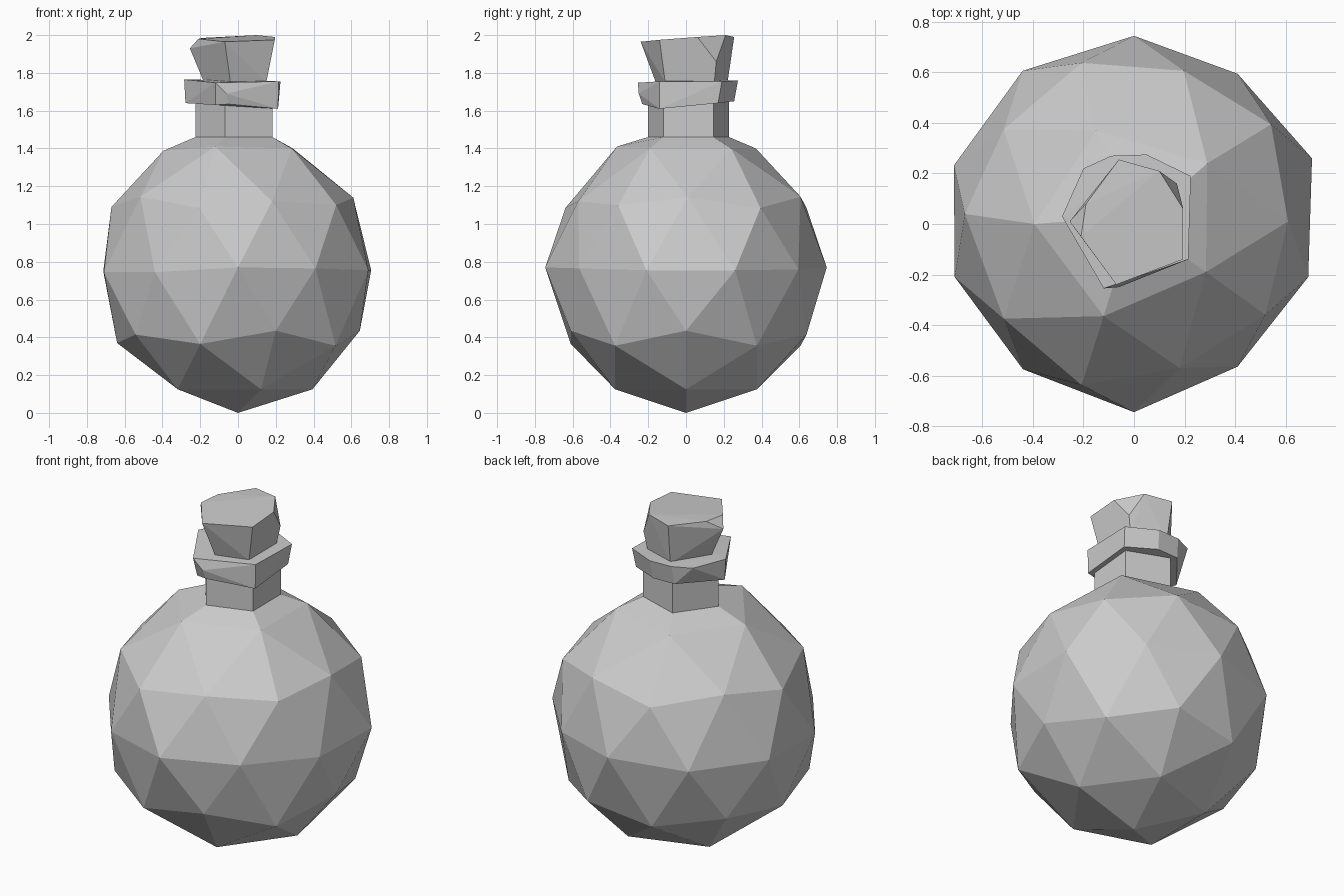
import bpy, bmesh
from math import radians
from mathutils import Matrix, Vector

cube = bpy.data.objects.get("Cube")
if cube:
    bpy.data.objects.remove(cube, do_unlink=True)

# One plain grey for the whole flask
GREY = (0.6, 0.6, 0.6, 1)
grey = bpy.data.materials.new("plain_grey")
grey.use_nodes = True
grey.diffuse_color = GREY
grey.node_tree.nodes["Principled BSDF"].inputs["Base Color"].default_value = GREY


def finish(bm, name):
    bmesh.ops.recalc_face_normals(bm, faces=bm.faces)
    mesh = bpy.data.meshes.new(name)
    bm.to_mesh(mesh)
    bm.free()
    mesh.materials.append(grey)
    obj = bpy.data.objects.new(name, mesh)
    bpy.context.collection.objects.link(obj)
    return obj


def chipped_block(name, points):
    """Faceted solid wrapped around its corner points."""
    bm = bmesh.new()
    for p in points:
        bm.verts.new(p)
    result = bmesh.ops.convex_hull(bm, input=bm.verts)
    loose = [v for v in result["geom_interior"] if isinstance(v, bmesh.types.BMVert)]
    bmesh.ops.delete(bm, geom=loose, context="VERTS")
    bmesh.ops.dissolve_limit(bm, angle_limit=radians(2), verts=bm.verts, edges=bm.edges)
    return finish(bm, name)


def nudge(bm, target):
    """Move the nearest corner onto the target, for a hand-made look."""
    target = Vector(target)
    min(bm.verts, key=lambda v: (v.co - target).length).co = target


# Round bulb with its pole opened and drawn up into a five-sided neck
R = 0.75
bm = bmesh.new()
bmesh.ops.create_icosphere(bm, subdivisions=2, radius=R,
                           matrix=Matrix.Translation((0, 0, R)) @ Matrix.Rotation(radians(180), 4, "Z"))
pole = max(bm.verts, key=lambda v: v.co.z)
bmesh.ops.delete(bm, geom=[pole], context="VERTS")
rim = [e for e in bm.edges if e.is_boundary]
corners = {v for e in rim for v in e.verts}
directions = [Vector((v.co.x, v.co.y, 0)).normalized() for v in corners]
for height in (1.46, 1.66):
    out = bmesh.ops.extrude_edge_only(bm, edges=rim)["geom"]
    rim = [e for e in out if isinstance(e, bmesh.types.BMEdge) and e.is_boundary]
    for v in (g for g in out if isinstance(g, bmesh.types.BMVert)):
        way = max(directions, key=lambda d: d.dot(v.co))
        v.co = way * 0.226 + Vector((0, 0.013, height))
bmesh.ops.holes_fill(bm, edges=rim, sides=8)

# Uneven corners of the bulb: shoulder, upper ring, waist, lower ring
for v in bm.verts:
    if 0.05 < v.co.z < 0.2:
        v.co.z = 0.125
for target in [
    (0.29, 0.24, 1.4), (0.285, -0.19, 1.4), (-0.15, 0.37, 1.4), (-0.12, -0.365, 1.41),
    (0.61, 0.01, 1.14), (-0.67, 0.04, 1.09), (0.18, -0.57, 1.12), (0.52, -0.36, 1.1),
    (0.41, 0.595, 0.76), (0.705, 0.26, 0.755), (0.69, -0.21, 0.755), (0.41, -0.565, 0.765),
    (0, -0.745, 0.77), (0, 0.745, 0.77), (-0.44, -0.575, 0.745), (-0.71, -0.21, 0.745),
    (0.645, 0, 0.435), (0.2, -0.61, 0.435), (-0.64, 0, 0.37), (-0.2, -0.61, 0.365),
]:
    nudge(bm, target)
finish(bm, "flask_bulb_and_neck")

# Chipped collar around the mouth
chipped_block("collar", [
    (-0.285, 0.03, 1.765), (-0.2, 0.22, 1.76), (-0.09, 0.27, 1.76), (0.05, 0.275, 1.76),
    (0.225, 0.19, 1.755), (0.215, -0.14, 1.755), (-0.12, -0.255, 1.748),
    (-0.06, -0.25, 1.69), (-0.12, -0.215, 1.63), (-0.05, -0.232, 1.635),
    (-0.278, 0.03, 1.64), (0.212, -0.14, 1.61), (0.213, 0.17, 1.64),
    (-0.1, 0.25, 1.65), (0.04, 0.255, 1.65),
])

# Tapered stopper with two knocked-off corners
chipped_block("stopper", [
    (0.195, -0.14, 1.975), (0.195, 0.06, 1.99), (0.1, 0.21, 2.0), (-0.06, 0.255, 1.99),
    (-0.19, 0.08, 1.985), (-0.21, -0.05, 1.98), (-0.07, -0.24, 1.965),
    (-0.255, 0.01, 1.93), (0.17, 0.16, 1.86),
    (0.15, -0.11, 1.75), (0.15, 0.15, 1.75), (-0.05, 0.22, 1.75),
    (-0.18, 0.02, 1.75), (-0.04, -0.16, 1.75),
])
